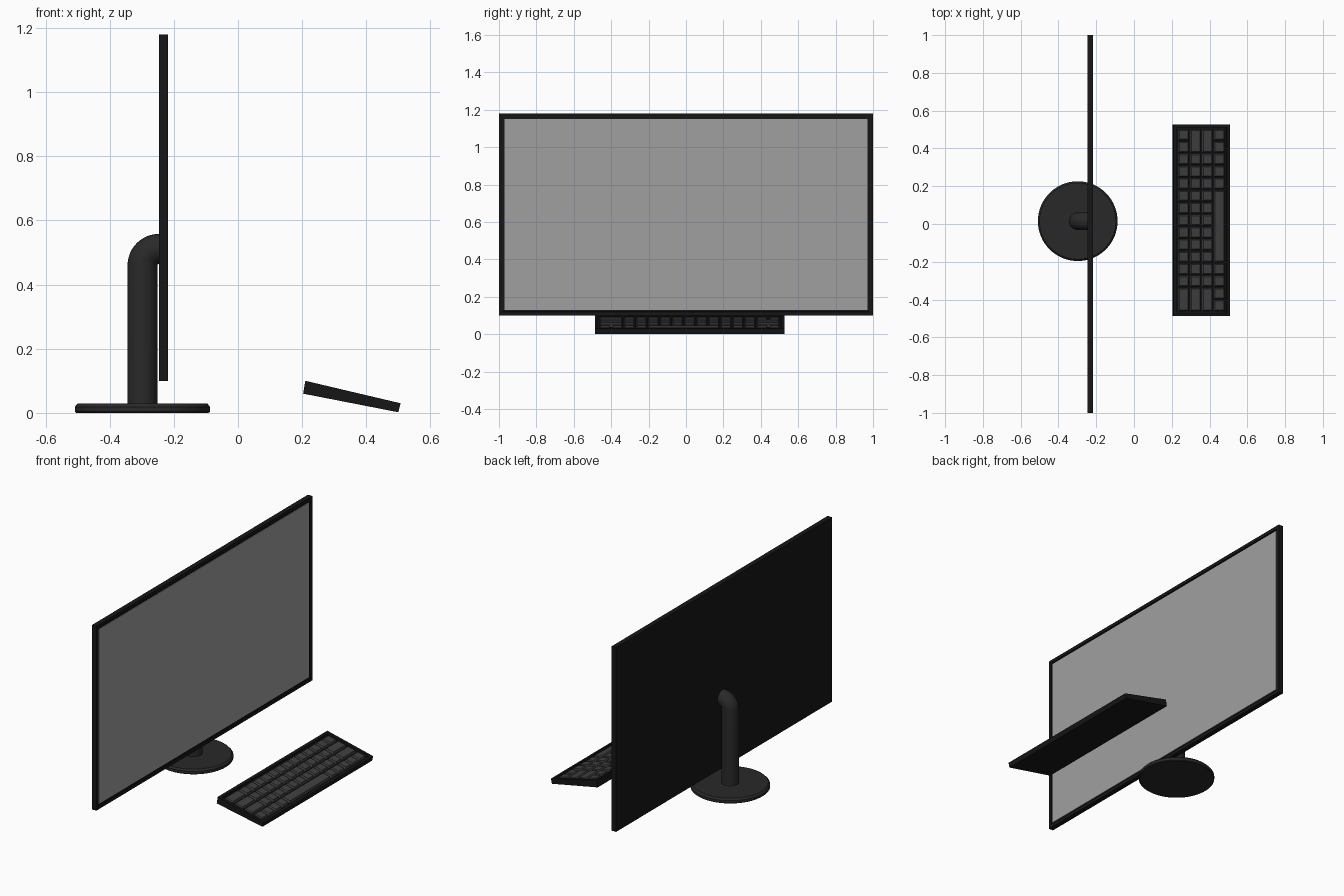
import bpy, bmesh, math
from mathutils import Matrix, Vector

if "Cube" in bpy.data.objects:
    bpy.data.objects.remove(bpy.data.objects["Cube"])


def material(name, v):
    m = bpy.data.materials.new(name)
    m.diffuse_color = (v, v, v, 1)
    m.use_nodes = True
    m.node_tree.nodes["Principled BSDF"].inputs["Base Color"].default_value = m.diffuse_color
    return m


BLACK = material("black_plastic", 0.008)
STAND = material("dark_stand", 0.022)
KEY = material("key_plastic", 0.05)
GLASS = material("screen_grey", 0.35)


def finish(bm, name, mat, smooth=False):
    bmesh.ops.recalc_face_normals(bm, faces=bm.faces)
    me = bpy.data.meshes.new(name)
    bm.to_mesh(me)
    bm.free()
    ob = bpy.data.objects.new(name, me)
    bpy.context.collection.objects.link(ob)
    me.materials.append(mat)
    if smooth:
        bpy.ops.object.select_all(action='DESELECT')
        bpy.context.view_layer.objects.active = ob
        ob.select_set(True)
        bpy.ops.object.shade_smooth_by_angle(angle=math.radians(35))
    return ob


def prism(profile, y0, y1):
    """Extrude an xz profile along y."""
    bm = bmesh.new()
    a = [bm.verts.new((x, y0, z)) for x, z in profile]
    b = [bm.verts.new((x, y1, z)) for x, z in profile]
    bm.faces.new(a)
    bm.faces.new(b[::-1])
    n = len(a)
    for i in range(n):
        bm.faces.new((a[i], b[i], b[(i + 1) % n], a[(i + 1) % n]))
    bmesh.ops.recalc_face_normals(bm, faces=bm.faces)
    return bm


def recess(bm, direction, rim, depth):
    """Sink a rimmed tray into the face that looks along direction."""
    bm.normal_update()
    face = max(bm.faces, key=lambda f: f.normal.dot(Vector(direction)))
    bmesh.ops.inset_individual(bm, faces=[face], thickness=rim)
    bmesh.ops.inset_individual(bm, faces=[face], thickness=0.0004, depth=-depth)


def rings_mesh(rings):
    """Skin a list of closed rings and cap both ends."""
    bm = bmesh.new()
    rows = [[bm.verts.new(p) for p in r] for r in rings]
    n = len(rows[0])
    for a, b in zip(rows, rows[1:]):
        for i in range(n):
            bm.faces.new((a[i], a[(i + 1) % n], b[(i + 1) % n], b[i]))
    bm.faces.new(rows[0])
    bm.faces.new(rows[-1])
    return bm


def circle(r, n):
    return [(r * math.cos(2 * math.pi * i / n), r * math.sin(2 * math.pi * i / n))
            for i in range(n)]


# Monitor housing with bezel, facing +x
bm = prism([(-0.247, 0.10), (-0.218, 0.10), (-0.218, 1.18), (-0.247, 1.18)], -1, 1)
recess(bm, (1, 0, 0), 0.028, 0.006)
finish(bm, "monitor_housing", BLACK)

# Screen panel seated in the bezel
bm = prism([(-0.2245, 0.1285), (-0.2205, 0.1285), (-0.2205, 1.1515), (-0.2245, 1.1515)],
           -0.9715, 0.9715)
finish(bm, "screen", GLASS)

# Round stand base with chamfered edges
CX, CY = -0.298, 0.015
profile = [(0.206, 0.0), (0.211, 0.004), (0.211, 0.019), (0.202, 0.029)]
bm = rings_mesh([[(CX + x, CY + y, z) for x, y in circle(r, 64)] for r, z in profile])
finish(bm, "stand_base", STAND, True)

# Stand neck: upright tube bending forward into the back of the monitor
PIVOT_X, PIVOT_Z, TUBE = -0.2465, 0.46, 0.0465
rings = [[(CX + x, CY + y, 0.026) for x, y in circle(TUBE, 32)]]
STEPS = 12
for s in range(STEPS + 1):
    t = math.pi / 2 * s / STEPS
    rings.append([(PIVOT_X + (CX + x - PIVOT_X) * math.cos(t), CY + y,
                   PIVOT_Z - (CX + x - PIVOT_X) * math.sin(t))
                  for x, y in circle(TUBE, 32)])
finish(rings_mesh(rings), "stand_neck", STAND, True)

# Keyboard case: sloped wedge with a sunken key tray
KY = 0.02
bm = prism([(0.203, 0.06), (0.50, 0.002), (0.507, 0.03), (0.21, 0.10)],
           KY - 0.5075, KY + 0.5075)
recess(bm, (0, 0, 1), 0.0225, 0.014)
finish(bm, "keyboard_case", BLACK)

# Keys: four rows, widths in key units from -y to +y
U = 0.0646
tilt = Matrix.Translation((0.3585, KY, 0.065)) @ Matrix.Rotation(math.atan2(0.07, 0.297), 4, 'Y')
ROWS = [[2] + [1] * 13,
        [2] + [1] * 11 + [2],
        [2] + [1] * 11 + [2],
        [1] * 4 + [6] + [1] * 5]
for r, widths in enumerate(ROWS):
    bm = bmesh.new()
    y = -7.5 * U
    for w in widths:
        hx, hy = U / 2 - 0.003, w * U / 2 - 0.003
        new = bmesh.ops.create_cube(bm, size=2)["verts"]
        for v in new:
            top = v.co.z > 0
            k = 0.006 if top else 0
            v.co = ((r - 1.5) * U + v.co.x * (hx - k),
                    y + w * U / 2 + v.co.y * (hy - k),
                    -0.001 if top else -0.0145)
        y += w * U
    bm.transform(tilt)
    finish(bm, f"key_row_{r + 1}", KEY)
